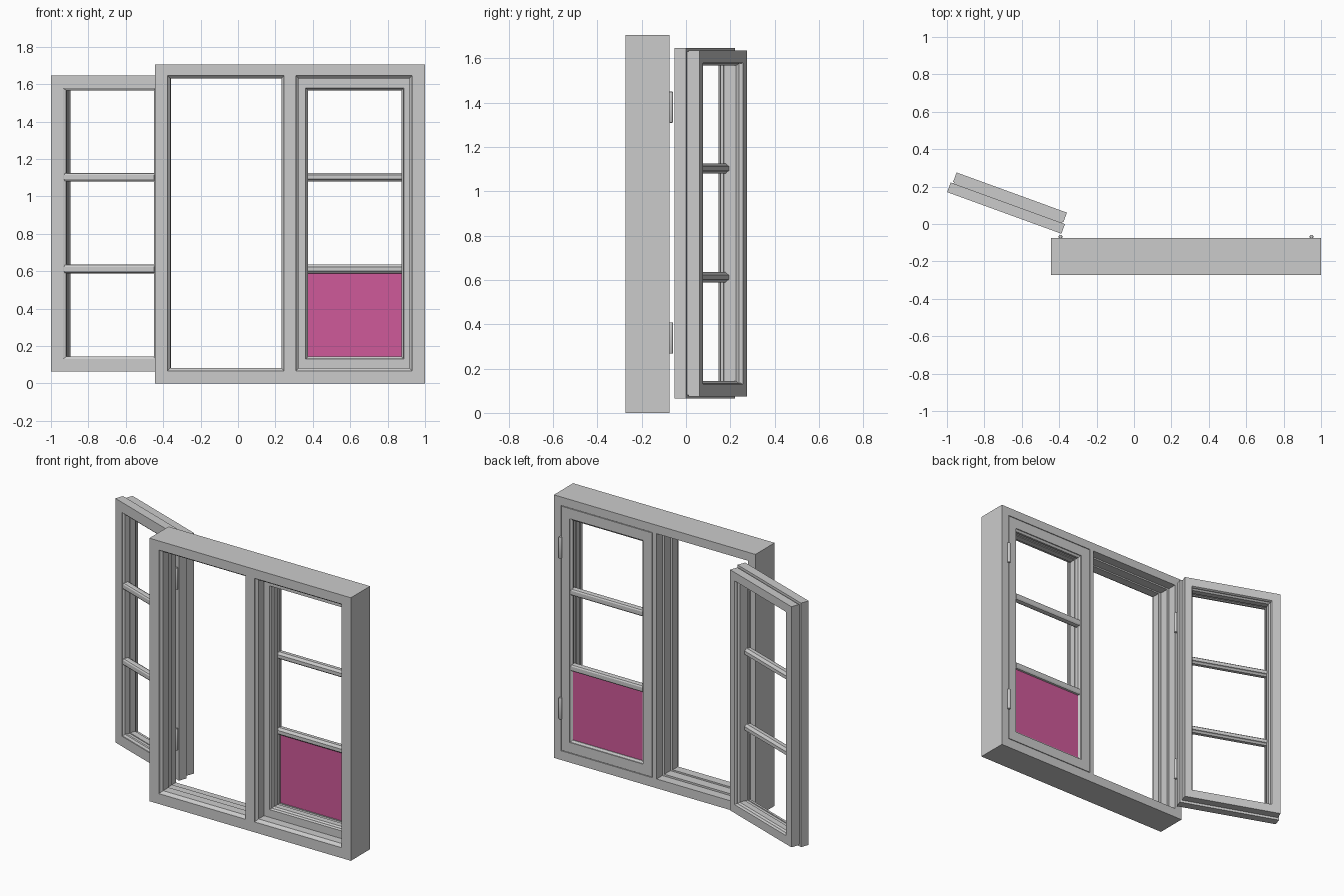
import bpy, bmesh
from math import radians, sin, cos
from mathutils import Vector

if "Cube" in bpy.data.objects:
    bpy.data.objects.remove(bpy.data.objects["Cube"])

CX = 0.2775                      # mirror centre of the outer frame
A = radians(20)                  # lean of the open sash


def left_map(p):                 # (u along width, v depth, z) -> open left sash
    u, v, z = p
    return Vector((-0.388 - u * cos(A) + v * sin(A), -0.052 + u * sin(A) + v * cos(A), z))


def right_map(p):                # closed right sash, hinged on the right
    u, v, z = p
    return Vector((0.945 - u, -0.075 - v, z))


def finish(bm, name):
    bmesh.ops.recalc_face_normals(bm, faces=bm.faces)
    me = bpy.data.meshes.new(name)
    bm.to_mesh(me)
    bm.free()
    ob = bpy.data.objects.new(name, me)
    bpy.context.collection.objects.link(ob)
    return ob


def ring(name, loops, place=Vector, open_x=None):
    """Rectangular loops (x0, x1, z0, z1, y) bridged into a closed moulded frame."""
    bm = bmesh.new()
    rows = []
    for x0, x1, z0, z1, y in loops:
        rows.append([bm.verts.new(place((x, y, z)))
                     for x, z in ((x0, z0), (x1, z0), (x1, z1), (x0, z1))])
    for a, b in zip(rows, rows[1:] + rows[:1]):
        for i in range(4):
            j = (i + 1) % 4
            q = (a[i], a[j], b[j], b[i])
            if open_x is None or any(abs(v.co.x - open_x) > 1e-5 for v in q):
                bm.faces.new(q)
    return finish(bm, name)


def prism(name, profile, u0, u1, place):
    """Extrude a (v, z) profile along the sash width."""
    bm = bmesh.new()
    a = [bm.verts.new(place((u0, v, z))) for v, z in profile]
    b = [bm.verts.new(place((u1, v, z))) for v, z in profile]
    bm.faces.new(a)
    bm.faces.new(b)
    for i in range(len(a)):
        j = (i + 1) % len(a)
        bm.faces.new((a[i], a[j], b[j], b[i]))
    return finish(bm, name)


# Outer frame: one half with a stepped rebate, mirrored at the mullion
frame_loops = [
    (-0.445, CX, 0, 1.705, -0.272),
    (-0.376, 0.246, 0.067, 1.646, -0.272),
    (-0.374, 0.244, 0.070, 1.643, -0.262),
    (-0.362, 0.232, 0.082, 1.631, -0.250),
    (-0.362, 0.232, 0.082, 1.631, -0.195),
    (-0.379, 0.249, 0.072, 1.640, -0.195),
    (-0.379, 0.249, 0.072, 1.640, -0.134),
    (-0.393, 0.263, 0.060, 1.650, -0.134),
    (-0.393, 0.263, 0.060, 1.650, -0.075),
    (-0.445, CX, 0, 1.705, -0.075),
]
frame = ring("window_frame", [(a - CX, b - CX, c, d, y) for a, b, c, d, y in frame_loops],
             open_x=0.0)
frame.location.x = CX
mod = frame.modifiers.new("mirror", 'MIRROR')
mod.use_clip = True

# Sash section: overlapping lip, seal groove, narrow body, moulded opening
W, Z0, Z1 = 0.65, 0.064, 1.646


def inset(d, v):
    return (d, W - d, Z0 + d, Z1 - d, v)


def opening(d, v):
    return (0.058 + d, 0.584 - d, 0.130 + d, 1.580 - d, v)


sash_loops = [
    inset(0, 0), inset(0, 0.055), inset(0.016, 0.055), inset(0.016, 0.063),
    inset(0.011, 0.063), inset(0.011, 0.116),
    opening(0, 0.116), opening(0.004, 0.108), opening(0.004, 0.098), opening(0.013, 0.088),
    opening(0.013, 0.05), opening(0.008, 0.05), opening(0.008, 0.028),
    opening(0.013, 0.028), opening(0.013, 0.014), opening(0, 0.006), opening(0, 0),
]

# Glazing bar section, relative to its centre height
half = [(0.003, 0.011), (0.008, 0.020), (0.018, 0.023), (0.036, 0.023),
        (0.044, 0.014), (0.053, 0.011)]
bar = half + [(v, -z) for v, z in reversed(half)]

for side, place in (("left", left_map), ("right", right_map)):
    ring(side + "_sash", sash_loops, place)
    for label, z in (("lower", 0.612), ("upper", 1.103)):
        prism(f"{side}_{label}_glazing_bar", [(v, z + dz) for v, dz in bar],
              0.065, 0.577, place)

# Coloured lower pane in the closed sash
pane = prism("lower_pane", [(0.018, 0.137), (0.024, 0.137), (0.024, 0.596), (0.018, 0.596)],
             0.065, 0.577, right_map)
mat = bpy.data.materials.new("pink_pane")
mat.diffuse_color = (0.62, 0.10, 0.32, 1)
mat.use_nodes = True
mat.node_tree.nodes["Principled BSDF"].inputs["Base Color"].default_value = mat.diffuse_color
pane.data.materials.append(mat)

# Hinge pins with tapered ends
for side, x in (("left", -0.393), ("right", 0.949)):
    for label, z in (("lower", 0.338), ("upper", 1.380)):
        bm = bmesh.new()
        bmesh.ops.create_cone(bm, cap_ends=True, segments=16, radius1=0.01,
                              radius2=0.01, depth=0.142)
        caps = [f for f in bm.faces if abs(f.normal.z) > 0.9]
        bmesh.ops.bevel(bm, geom=list({e for f in caps for e in f.edges}), offset=0.006,
                        segments=2, profile=0.5, affect='EDGES')
        hinge = finish(bm, f"{side}_{label}_hinge")
        hinge.location = (x, -0.068, z)
        bpy.context.view_layer.objects.active = hinge
        hinge.select_set(True)
        bpy.ops.object.shade_smooth_by_angle()
        hinge.select_set(False)
